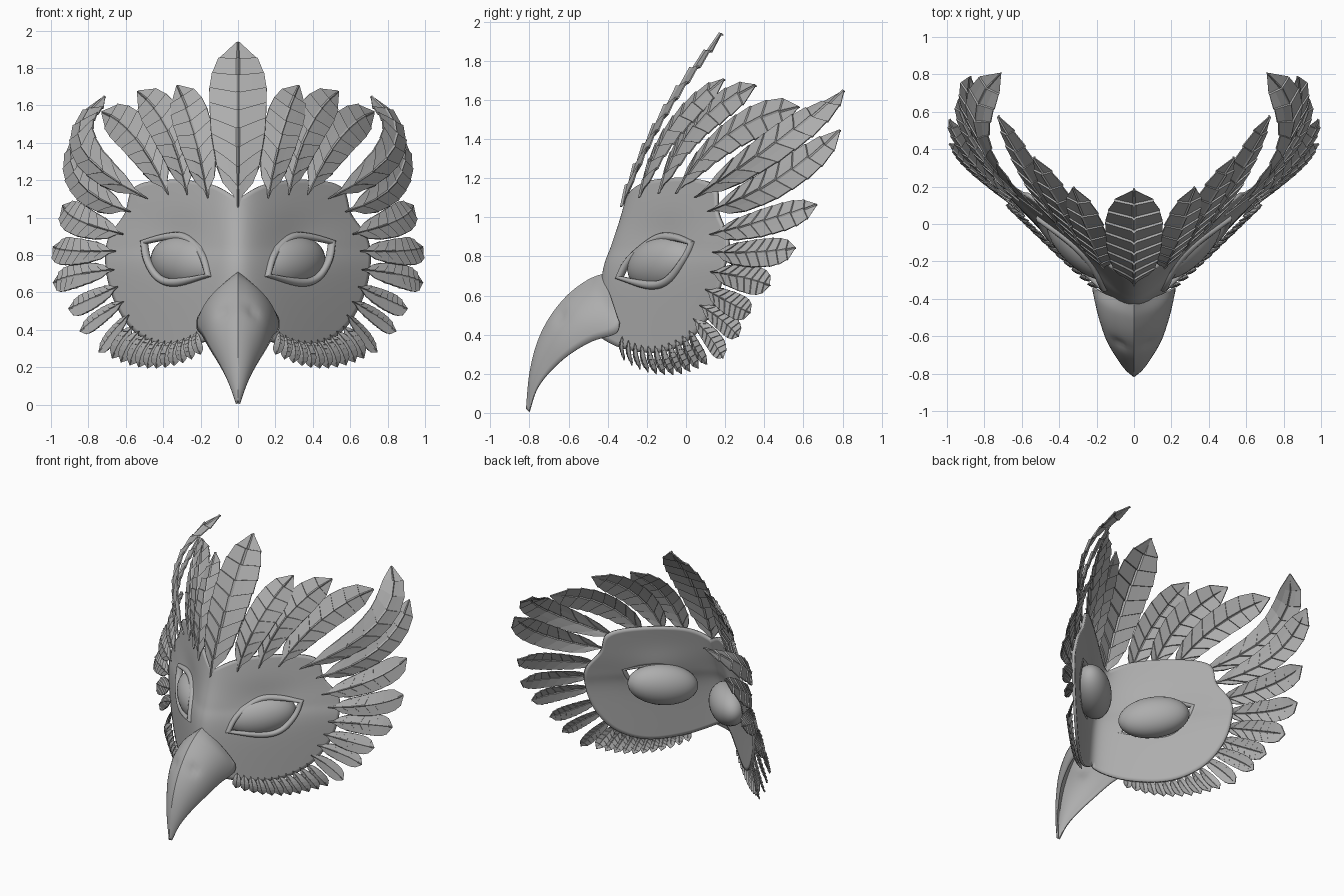
import bpy
import bmesh
import math
from mathutils import Vector, Matrix

default_cube = bpy.data.objects.get("Cube")
if default_cube:
    bpy.data.objects.remove(default_cube, do_unlink=True)

grey = bpy.data.materials.new("plain_grey")
grey.use_nodes = True
colour = (0.42, 0.42, 0.42, 1)
grey.diffuse_color = colour
grey.node_tree.nodes["Principled BSDF"].inputs["Base Color"].default_value = colour


def finish(name, bm, smooth=None, mirror=False, thickness=0):
    """Turn a bmesh into an object with material, shading and modifiers."""
    bmesh.ops.recalc_face_normals(bm, faces=bm.faces)
    mesh = bpy.data.meshes.new(name)
    bm.to_mesh(mesh)
    bm.free()
    mesh.materials.append(grey)
    obj = bpy.data.objects.new(name, mesh)
    bpy.context.collection.objects.link(obj)
    if smooth:
        bpy.ops.object.select_all(action="DESELECT")
        obj.select_set(True)
        bpy.context.view_layer.objects.active = obj
        bpy.ops.object.shade_smooth_by_angle(angle=math.radians(smooth))
    if mirror:
        mod = obj.modifiers.new("mirror", "MIRROR")
        mod.merge_threshold = 0.002
    if thickness:
        mod = obj.modifiers.new("thickness", "SOLIDIFY")
        mod.thickness = thickness
        mod.offset = 0
    return obj


def grid(rows, wrap_rows=False, wrap_cols=False):
    """Skin a table of points with quads."""
    bm = bmesh.new()
    table = [[bm.verts.new(p) for p in row] for row in rows]
    n, m = len(table), len(table[0])
    for i in range(n if wrap_rows else n - 1):
        for j in range(m if wrap_cols else m - 1):
            a, b = table[i], table[(i + 1) % n]
            k = (j + 1) % m
            bm.faces.new((a[j], a[k], b[k], b[j]))
    return bm


def spline(points, steps=8):
    """Smooth open path through points of any dimension."""
    out = []
    last = len(points) - 1
    for i in range(last):
        p0, p1, p2, p3 = (points[min(max(i + d, 0), last)] for d in (-1, 0, 1, 2))
        for s in range(steps):
            t = s / steps
            out.append([b + 0.5 * t * (c - a + t * (2 * a - 5 * b + 4 * c - d
                        + t * (3 * (b - c) + d - a)))
                        for a, b, c, d in zip(p0, p1, p2, p3)])
    out.append(list(points[last]))
    return out


def ramp(table, t):
    """Linear interpolation in a table of pairs."""
    for (a, u), (b, v) in zip(table, table[1:]):
        if t <= b:
            return u + (v - u) * max(0, t - a) / (b - a)
    return table[-1][1]


# Face surface: a soft V in plan that leans back towards the brow
RIDGE = spline([(0.3, -0.46), (0.7, -0.42), (0.85, -0.375), (1.0, -0.325), (1.2, -0.27)])
ROUND = 0.09


def face_slope(z):
    return 1.1 - 0.16 * z


def face_point(x, z, out=0.0):
    y = ramp(RIDGE, z) + face_slope(z) * (math.hypot(x, ROUND) - ROUND)
    y += 0.03 * math.exp(-((x - 0.3) / 0.17) ** 2 - ((z - 0.87) / 0.13) ** 2)
    return Vector((x, y - out, z))


def face_normal(x, z):
    return Vector((face_slope(z) * x / math.hypot(x, ROUND), -1, 0.15)).normalized()


# Eye outline and mask outline, as (x, z)
EYE = Vector((0.33, 0.77))
upper_lid = [(0.145, 0.685), (0.185, 0.81), (0.28, 0.9), (0.39, 0.905), (0.515, 0.875)]
lower_lid = [(0.515, 0.875), (0.495, 0.77), (0.43, 0.67), (0.33, 0.645), (0.145, 0.685)]
eye_loop = [EYE + (Vector(p) - EYE) * 0.93
            for p in spline(upper_lid)[:-1] + spline(lower_lid)[:-1]]
mask_loop = [Vector(p) for p in spline([
    (0, 1.1), (0.15, 1.18), (0.38, 1.2), (0.55, 1.16), (0.6, 1.02), (0.69, 0.88),
    (0.7, 0.72), (0.65, 0.54), (0.55, 0.39), (0.4, 0.31), (0.2, 0.33), (0, 0.42)])]


def ray_hit(loop, angle):
    """Where a ray from the eye centre crosses a closed outline."""
    d = Vector((math.cos(angle), math.sin(angle)))
    for a, b in zip(loop, loop[1:] + loop[:1]):
        e, w = b - a, a - EYE
        det = e.x * d.y - e.y * d.x
        if abs(det) > 1e-9:
            s = (d.x * w.y - d.y * w.x) / det
            r = (e.x * w.y - e.y * w.x) / det
            if -1e-6 <= s <= 1 + 1e-6 and r > 0:
                return EYE + d * r
    return EYE + d * 0.1


# Mask shell with eye openings
rays, rings = 128, 14
rows = []
for i in range(rays):
    angle = math.tau * i / rays
    inner, outer = ray_hit(eye_loop, angle), ray_hit(mask_loop, angle)
    rows.append([face_point(*inner.lerp(outer, j / rings)) for j in range(rings + 1)])
finish("mask_shell", grid(rows, wrap_rows=True), 50, True, 0.02)

# Raised rims around the eyes
rows = []
for p in eye_loop:
    n = face_normal(*p)
    r = (p - EYE).normalized()
    across = face_point(*(p + r * 0.02)) - face_point(*p)
    across.normalize()
    centre = face_point(*p, out=0.012)
    rows.append([centre + 0.023 * (across * math.cos(a) + n * math.sin(a))
                 for a in (math.tau * k / 10 for k in range(10))])
finish("eye_rim", grid(rows, True, True), 60, True)

# Eyeballs, long along the face and tilted up at the outer end
along = Vector((0.72, 0.68, 0.13)).normalized()
depth = along.cross(Vector((0, 0, 1))).normalized()
axes = Matrix((along, depth, depth.cross(along))).transposed().to_4x4()
centre = face_point(0.315, 0.765) - face_normal(0.315, 0.765) * 0.065
bm = bmesh.new()
bmesh.ops.create_uvsphere(bm, u_segments=32, v_segments=16, radius=1, matrix=(
    Matrix.Translation(centre) @ axes @ Matrix.Diagonal((0.245, 0.125, 0.145, 1))))
finish("eyeball", bm, 80, True)

# Hooked beak: ridge (y, z), side edge (x, y, z) and bulge at each station
stations = spline([
    (-0.425, 0.705, 0.215, -0.34, 0.46, 0.3), (-0.5, 0.675, 0.215, -0.36, 0.405, 0.8),
    (-0.6, 0.6, 0.185, -0.48, 0.365, 1), (-0.69, 0.49, 0.145, -0.6, 0.295, 1),
    (-0.755, 0.36, 0.09, -0.7, 0.205, 1), (-0.795, 0.2, 0.045, -0.765, 0.115, 1),
    (-0.812, 0.02, 0.006, -0.8, 0.005, 1)], 6)
nostril = Vector((0.07, -0.63, 0.49))
rows = []
for ry, rz, ex, ey, ez, bulge in stations:
    ridge, edge = Vector((0, ry, rz)), Vector((ex, ey, ez))
    control = (ridge + edge) / 2 + bulge * Vector((ex * 0.52, (ry - ey) * 0.2, (rz - ez) * 0.2))
    half = []
    for k in range(11):
        t = k / 10
        p = ridge * (1 - t) ** 2 + control * 2 * t * (1 - t) + edge * t * t
        dent = 0.018 * math.exp(-((p - nostril).length / 0.035) ** 2)
        half.append(p + Vector((-0.6, 0.7, -0.4)) * dent if k else p)
    rows.append([Vector((-p.x, p.y, p.z)) for p in half[:0:-1]] + half)
finish("beak", grid(rows), 35, False, 0.012)

# Feathers: folded blades with stepped chevron barbs
BLADE = [(0, 0.08), (0.2, 0.7), (0.45, 0.95), (0.7, 1), (0.84, 0.87), (0.94, 0.55), (1, 0.02)]
COLUMNS = (-1, -0.5, -0.07, 0, 0.07, 0.5, 1)


def feather(name, base, via, tip, width, normal, segments=8, mirror=True):
    control = via * 2 - (base + tip) / 2

    def place(t, u, lift):
        t = min(1, t + 0.14 * abs(u) * (1 - t))
        p = base * (1 - t) ** 2 + control * 2 * t * (1 - t) + tip * t * t
        tangent = ((control - base) * (1 - t) + (tip - control) * t).normalized()
        side = tangent.cross(normal).normalized()
        front = side.cross(tangent)
        half = width / 2 * ramp(BLADE, t)
        rib = 0.03 * width if u == 0 else 0
        return p + side * u * half + front * (lift + rib - 0.14 * abs(u) * half)

    rows = []
    for k in range(segments):
        for t, lift in ((k / segments, 0), ((k + 0.96) / segments, 0.04 * width)):
            rows.append([place(t, u, lift) for u in COLUMNS])
    rows.append([place(1, u, 0) for u in COLUMNS])
    finish(name, grid(rows), None, mirror, min(0.008, 0.06 * width))


feather("centre_crown_feather", Vector((0, -0.325, 1.05)), Vector((0, -0.12, 1.52)),
        Vector((0, 0.19, 1.93)), 0.31, Vector((0, -1, 0.3)), 9, False)

# Large feathers: base (x, z), middle, tip, width
large = [
    ((0.16, 1.1), (0.23, -0.08, 1.44), (0.32, 0.2, 1.7), 0.21),
    ((0.27, 1.12), (0.37, 0.05, 1.46), (0.53, 0.36, 1.67), 0.21),
    ((0.37, 1.12), (0.54, 0.22, 1.42), (0.72, 0.58, 1.56), 0.21),
    ((0.48, 1.1), (0.83, 0.46, 1.38), (0.71, 0.81, 1.64), 0.2),
    ((0.57, 1.03), (0.84, 0.46, 1.19), (0.87, 0.79, 1.44), 0.19),
    ((0.61, 0.91), (0.84, 0.4, 0.98), (0.93, 0.67, 1.06), 0.17),
    ((0.65, 0.82), (0.88, 0.36, 0.82), (0.98, 0.56, 0.84), 0.16),
    ((0.66, 0.72), (0.87, 0.3, 0.69), (0.98, 0.43, 0.65), 0.15),
    ((0.64, 0.63), (0.79, 0.23, 0.56), (0.9, 0.33, 0.51), 0.13),
    ((0.61, 0.55), (0.74, 0.19, 0.47), (0.84, 0.27, 0.39), 0.11),
    ((0.58, 0.48), (0.67, 0.13, 0.38), (0.74, 0.19, 0.28), 0.1),
]
for i, ((x, z), via, tip, width) in enumerate(large):
    # The crown opens to the front near the middle; the cheeks roll upwards
    if i < 3:
        normal = Vector((0.35 + 0.1 * i, -0.85, 0.3))
    else:
        normal = face_normal(x, z) + Vector((0, 0, 0.3 if i > 4 else 0))
    name = "crown_feather" if i < 5 else "cheek_feather"
    feather(name, face_point(x, z, 0.025), Vector(via), Vector(tip), width, normal)

# Short feathers along the jaw, fanning towards the beak
count = 11
for i in range(count):
    s = i / (count - 1)
    x = 0.56 - 0.34 * s
    z = 0.34 + 2.2 * (x - 0.37) ** 2
    lean = 0.11 - 0.13 * s
    base = face_point(x, z, 0.025)
    tip = base + Vector((lean, 0.09 - 0.08 * s, -0.17 + 0.05 * s))
    n = face_normal(x, z)
    facing = n + Vector((-0.3, -0.3, 0))
    feather("jaw_feather", base, (base + tip) / 2 + n * 0.02, tip, 0.08 - 0.02 * s, facing, 6)
